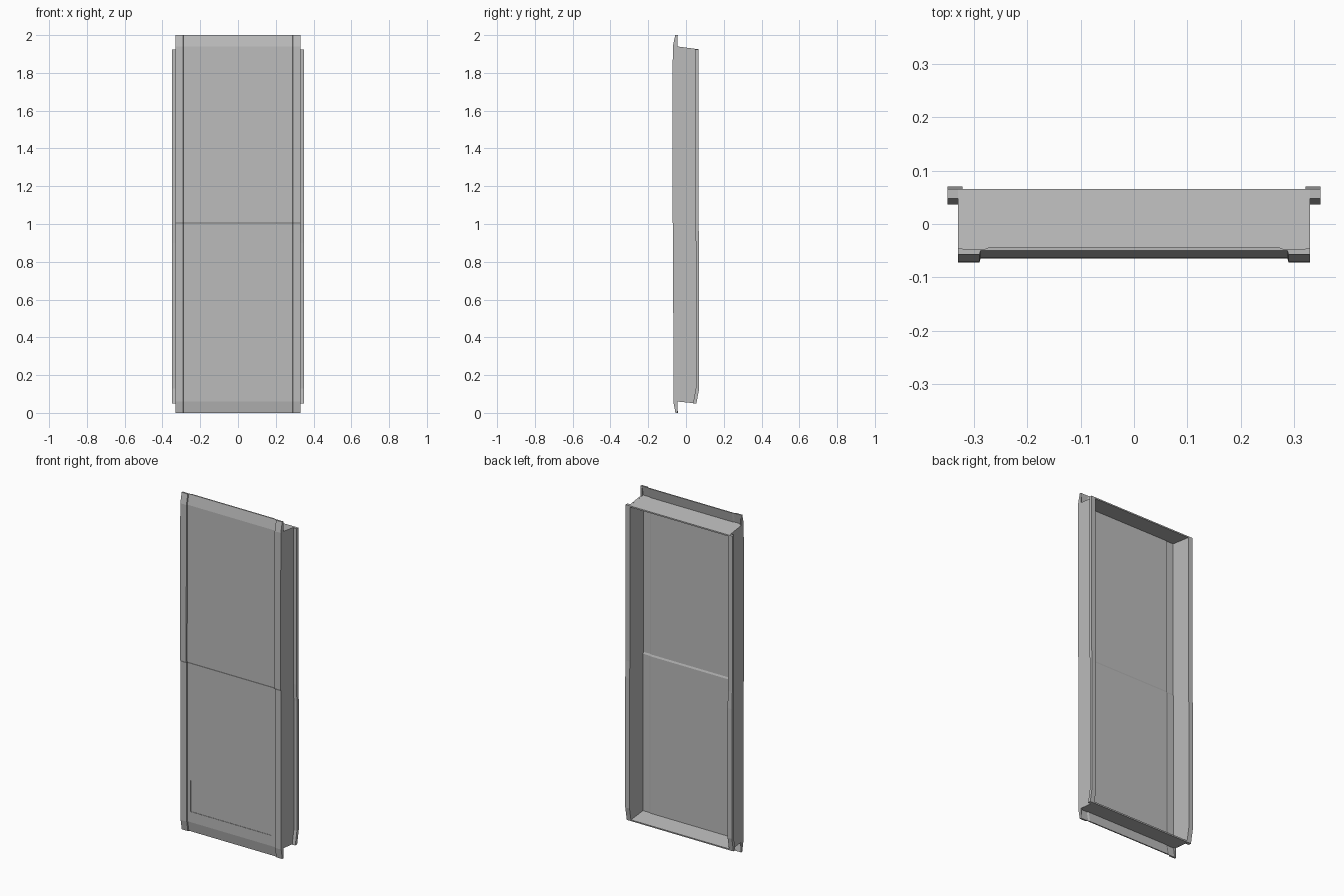
import bpy, bmesh

cube = bpy.data.objects.get("Cube")
if cube:
    bpy.data.objects.remove(cube, do_unlink=True)

steel = bpy.data.materials.new("plain_grey_steel")
steel.use_nodes = True
GREY = (0.5, 0.5, 0.5, 1)
steel.diffuse_color = GREY
steel.node_tree.nodes["Principled BSDF"].inputs["Base Color"].default_value = GREY


def loft(name, sections):
    """Skin a closed solid through matching closed sections."""
    bm = bmesh.new()
    rings = [[bm.verts.new(p) for p in s] for s in sections]
    n = len(rings[0])
    for a, b in zip(rings, rings[1:]):
        for i in range(n):
            j = (i + 1) % n
            bm.faces.new((a[i], a[j], b[j], b[i]))
    bm.faces.new(rings[0][::-1])
    bm.faces.new(rings[-1])
    bmesh.ops.recalc_face_normals(bm, faces=bm.faces)
    mesh = bpy.data.meshes.new(name)
    bm.to_mesh(mesh)
    bm.free()
    mesh.materials.append(steel)
    obj = bpy.data.objects.new(name, mesh)
    bpy.context.collection.objects.link(obj)
    return obj


def extrude_x(name, outline, x0, x1):
    """Extrude a (y, z) outline along x."""
    return loft(name, [[(x, y, z) for y, z in outline] for x in (x0, x1)])


# Stepped front sheet, leaning back at the top and bottom flaps
half = [(0.288, -0.063), (0.29, -0.07), (0.33, -0.07),
        (0.33, -0.06), (0.28, -0.06), (0.27, -0.056)]
front, back = half[:3], half[3:]
outline = ([(-x, y) for x, y in front[::-1]] + front
           + back + [(-x, y) for x, y in back[::-1]])
stations = [(0, 0.014), (0.06, 0.003), (1.0, 0.002),
            (1.01, -0.002), (1.94, 0), (2.0, 0.013)]
loft("front_panel", [[(x, y + d, z) for x, y in outline] for z, d in stations])

# Side walls with gussets closing the flap ends
wall = [(-0.067, 0.06), (-0.056, 0), (-0.046, 0), (-0.046, 0.06),
        (0.055, 0.05), (0.07, 0.13), (0.07, 0.9), (0.066, 1.0),
        (0.066, 1.925), (-0.046, 1.94), (-0.046, 2.0), (-0.057, 2.0),
        (-0.07, 1.94), (-0.071, 1.01), (-0.068, 1.0)]
# Outer flange along the rear edge of each wall
rear_edge = [(0.055, 0.05), (0.07, 0.13), (0.07, 0.9), (0.066, 1.0), (0.066, 1.925)]
flange = rear_edge + [(y - 0.018, z) for y, z in rear_edge[::-1]]

for side, s in (("right", -1), ("left", 1)):
    extrude_x(side + "_wall", wall, s * 0.322, s * 0.33)
    extrude_x(side + "_flange", flange, s * 0.325, s * 0.35)

# Sloping shelves closing the tray
extrude_x("top_shelf", [(-0.06, 1.941), (0.066, 1.925), (0.066, 1.917), (-0.06, 1.933)], -0.325, 0.325)
extrude_x("bottom_shelf", [(-0.06, 0.062), (0.055, 0.05), (0.056, 0.058), (-0.06, 0.07)], -0.325, 0.325)


# Fine pressed seams on the front panel
def seam(name, x0, x1, z0, z1):
    extrude_x(name, [(-0.0625, z0), (-0.0625, z1), (-0.058, z1), (-0.058, z0)], x0, x1)


seam("lower_seam", -0.27, 0.26, 0.12, 0.124)
seam("upright_seam", -0.272, -0.268, 0.12, 0.86)
